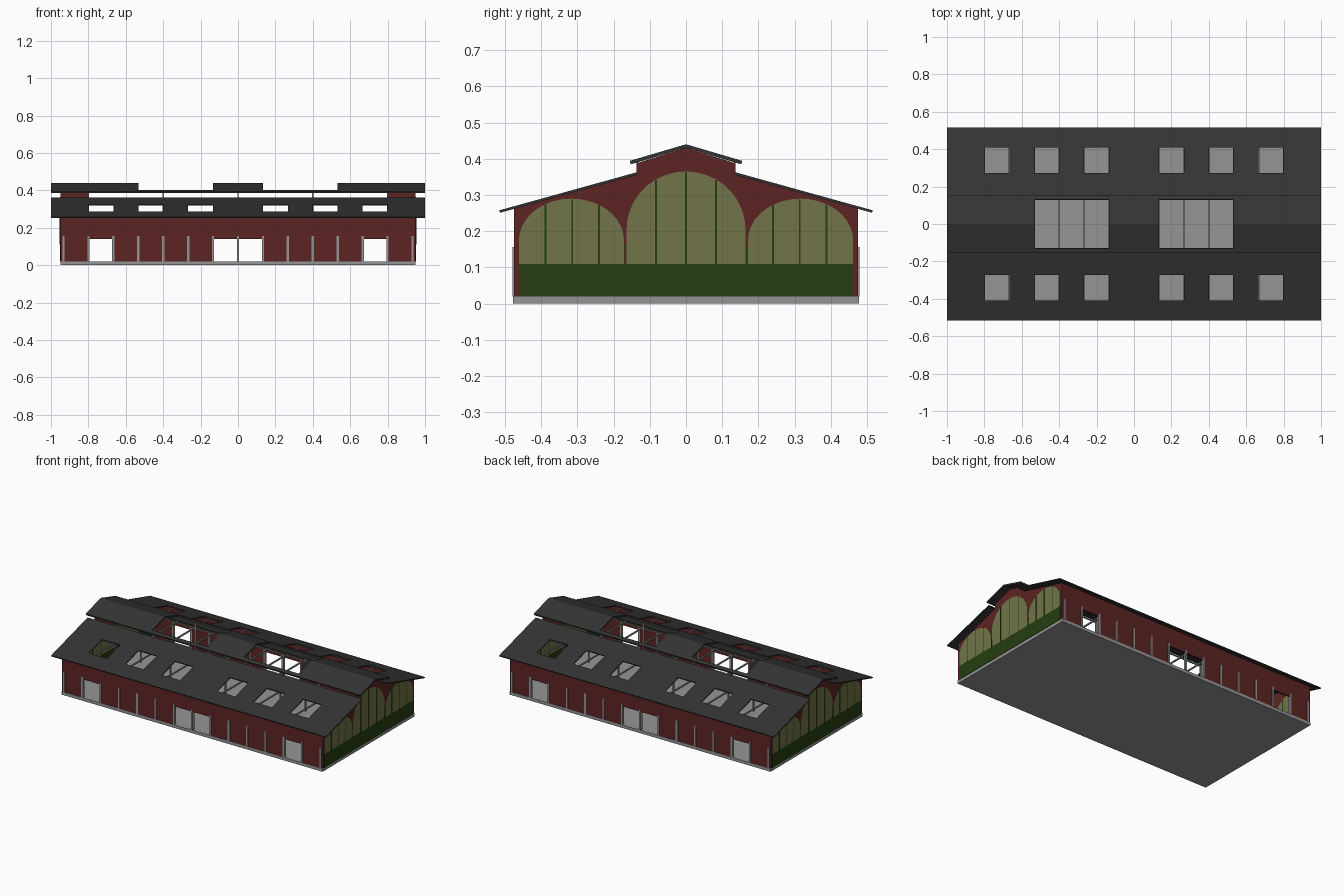
import bpy, bmesh, math

cube = bpy.data.objects.get("Cube")
if cube:
    bpy.data.objects.remove(cube, do_unlink=True)


def material(name, rgb):
    m = bpy.data.materials.new(name)
    m.use_nodes = True
    m.diffuse_color = (*rgb, 1)
    m.node_tree.nodes["Principled BSDF"].inputs["Base Color"].default_value = (*rgb, 1)
    return m


ROOF = material("dark roof", (0.035, 0.035, 0.035))
RED = material("red wall", (0.11, 0.017, 0.017))
GREY = material("grey concrete", (0.3, 0.3, 0.3))
GREEN = material("dark green panel", (0.018, 0.048, 0.005))
GLASS = material("olive glass", (0.165, 0.175, 0.067))

BAY = 0.1333      # spacing of posts
WALL_X, WALL_Y = 0.95, 0.475
BASE = 0.02


def finish(bm, name, mat):
    me = bpy.data.meshes.new(name)
    bm.to_mesh(me)
    bm.free()
    me.materials.append(mat)
    ob = bpy.data.objects.new(name, me)
    bpy.context.collection.objects.link(ob)
    return ob


def boxes(name, mat, items):
    """One object holding several boxes, each (centre, size)."""
    bm = bmesh.new()
    for c, s in items:
        vs = bmesh.ops.create_cube(bm, size=1)["verts"]
        bmesh.ops.scale(bm, vec=s, verts=vs)
        bmesh.ops.translate(bm, vec=c, verts=vs)
    return finish(bm, name, mat)


def panel(name, mat, xs, ts, place, holes, thickness, up=True):
    """Sheet over a grid of cuts; cells inside a hole are left out."""
    bm = bmesh.new()
    xs, ts = sorted(set(xs)), sorted(set(ts))
    grid = [[bm.verts.new(place(x, t)) for t in ts] for x in xs]
    for i in range(len(xs) - 1):
        for j in range(len(ts) - 1):
            cx, ct = (xs[i] + xs[i + 1]) / 2, (ts[j] + ts[j + 1]) / 2
            if any(a < cx < b and c < ct < d for a, b, c, d in holes):
                continue
            bm.faces.new((grid[i][j], grid[i + 1][j], grid[i + 1][j + 1], grid[i][j + 1]))
    if not up:
        bmesh.ops.reverse_faces(bm, faces=bm.faces[:])
    loose = [v for v in bm.verts if not v.link_faces]
    bmesh.ops.delete(bm, geom=loose, context="VERTS")
    ob = finish(bm, name, mat)
    mod = ob.modifiers.new("thickness", "SOLIDIFY")
    mod.thickness = thickness
    mod.offset = -1
    return ob


def prism(name, mat, profile, x, depth):
    """Outline in y, z extruded along x, centred on x."""
    bm = bmesh.new()
    f = bm.faces.new([bm.verts.new((x - depth / 2, y, z)) for y, z in profile])
    ext = bmesh.ops.extrude_face_region(bm, geom=[f])["geom"]
    bmesh.ops.translate(bm, vec=(depth, 0, 0),
                        verts=[g for g in ext if isinstance(g, bmesh.types.BMVert)])
    bmesh.ops.recalc_face_normals(bm, faces=bm.faces[:])
    return finish(bm, name, mat)


def arch(cy, half, spring, rise, bottom, steps=18):
    pts = [(cy - half, bottom), (cy + half, bottom)]
    for i in range(steps + 1):
        a = math.pi * i / steps
        pts.append((cy + half * math.cos(a), spring + rise * math.sin(a)))
    return pts


# Floor slab
boxes("floor_slab", GREY, [((0, 0, BASE / 2), (2 * WALL_X, 2 * WALL_Y + 0.005, BASE))])

# Long walls with door openings, and the posts along them
doors = [(-6 * BAY, -5 * BAY), (-BAY, BAY), (5 * BAY, 6 * BAY)]
for side, label in ((-1, "front"), (1, "back")):
    panel(label + "_wall", RED,
          [-WALL_X, WALL_X] + [x for d in doors for x in d],
          [BASE, 0.14, 0.264],
          lambda x, t: (x, side * WALL_Y, t),
          [(a, b, BASE, 0.14) for a, b in doors], 0.01, up=side < 0)
    boxes(label + "_posts", GREY,
          [((k * BAY, side * (WALL_Y - 0.004), 0.088), (0.012, 0.016, 0.136))
           for k in range(-7, 8)])

# Lower roof slopes with skylight openings
skylights = [(s * k * BAY, s * (k + 1) * BAY) for s in (-1, 1) for k in (1, 3, 5)]
skylights = [(min(p), max(p)) for p in skylights]
for side, label in ((-1, "front"), (1, "back")):
    panel(label + "_lower_roof", ROOF,
          [-1, 1] + [x for p in skylights for x in p],
          [0.135, 0.273, 0.41, 0.515],
          lambda x, t: (x, side * t, 0.363 - (t - 0.135) * 0.277),
          [(a, b, 0.273, 0.41) for a, b in skylights], 0.007, up=side > 0)

# Raised ridge roof with two openings across the ridge
ridge_holes = [(-4 * BAY, -BAY, -0.13, 0.13), (BAY, 4 * BAY, -0.13, 0.13)]
panel("ridge_roof", ROOF,
      [-1, 1] + [x for h in ridge_holes for x in h[:2]],
      [-0.155, -0.13, 0, 0.13, 0.155],
      lambda x, t: (x, t, 0.44 - abs(t) * 0.295), ridge_holes, 0.01)

# Closed ends of the ridge side walls, open between them
boxes("ridge_side_walls", RED,
      [((sx * 0.875, sy * 0.132, 0.37), (0.15, 0.008, 0.04))
       for sx in (-1, 1) for sy in (-1, 1)])

# Inner frame: columns, tie beams and rails
boxes("inner_columns", GREY,
      [((k * BAY, s * 0.131, 0.204), (0.008, 0.008, 0.368))
       for k in (-6, -3, 0, 3, 6) for s in (-1, 1)])
boxes("tie_beams", GREY,
      [((k * BAY, 0, 0.25), (0.008, 0.94, 0.008)) for k in range(-6, 7)])
boxes("ridge_rails", GREY,
      [((0, s * 0.131, 0.35), (1.88, 0.007, 0.007)) for s in (-1, 1)])

# Gable ends: red wall, arched glazing, panel and glazing bars
half_outline = [(WALL_Y, BASE), (WALL_Y, 0.262), (0.135, 0.356), (0.135, 0.388)]
gable = half_outline + [(0, 0.43)] + [(-y, z) for y, z in reversed(half_outline)]
glazing = [("middle", arch(0, 0.164, 0.205, 0.16, 0.11)),
           ("front", arch(-0.316, 0.145, 0.175, 0.115, 0.11)),
           ("back", arch(0.316, 0.145, 0.175, 0.115, 0.11))]
bars = [(0, 0.363), (0.083, 0.342), (0.1675, 0.165),
        (0.24, 0.273), (0.314, 0.288), (0.388, 0.274)]
for sx, label in ((-1, "right"), (1, "left")):
    x = sx * (WALL_X - 0.005)
    prism(label + "_gable_wall", RED, gable, x, 0.01)
    for part, outline in glazing:
        prism(f"{label}_{part}_arch_window", GLASS, outline, x, 0.014)
    boxes(label + "_gable_panel", GREEN, [((x, 0, 0.065), (0.015, 0.922, 0.09))])
    boxes(label + "_glazing_bars", GREEN,
          [((x, s * y, (0.11 + top) / 2), (0.017, 0.005, top - 0.11))
           for y, top in bars for s in ((-1, 1) if y else (1,))])
